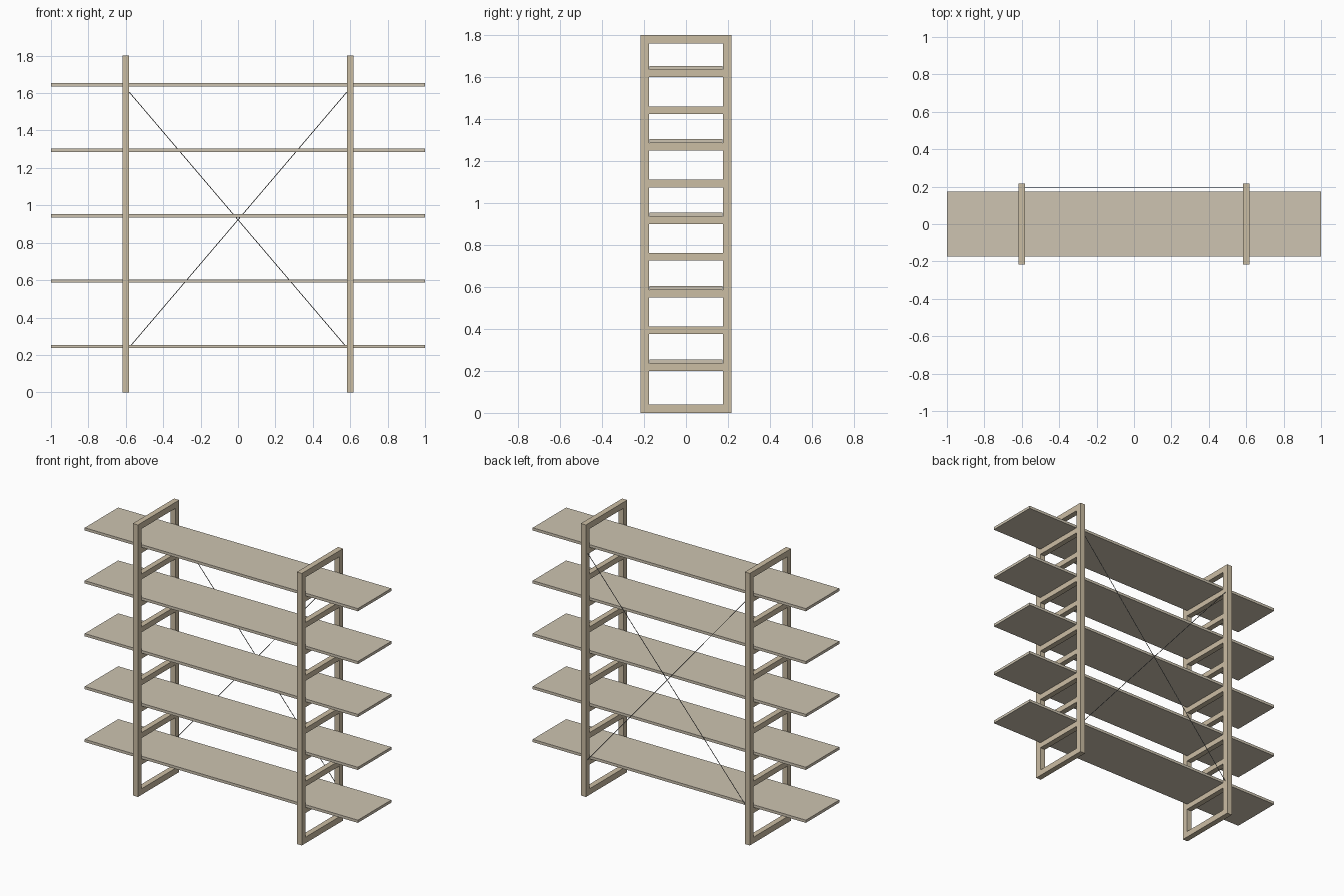
import bpy, bmesh
from mathutils import Vector

if "Cube" in bpy.data.objects:
    bpy.data.objects.remove(bpy.data.objects["Cube"])

FRAME_X, FRAME_T = 0.6, 0.037      # frame centre offset and thickness
DEPTH, HEIGHT, POST = 0.216, 1.8, 0.04
PITCH, RUNG_H = 0.175, 0.036
INNER = DEPTH - POST


def material(name, color):
    mat = bpy.data.materials.new(name)
    mat.diffuse_color = color
    mat.use_nodes = True
    mat.node_tree.nodes["Principled BSDF"].inputs["Base Color"].default_value = mat.diffuse_color
    return mat


wood = material("frame_wood", (0.60, 0.51, 0.37, 1))
board = material("shelf_board", (0.61, 0.55, 0.44, 1))
metal = material("dark_wire", (0.2, 0.2, 0.2, 1))


def box(name, lo, hi, mat):
    lo, hi = Vector(lo), Vector(hi)
    bpy.ops.mesh.primitive_cube_add(size=1, location=(lo + hi) / 2)
    ob = bpy.context.object
    ob.name = name
    ob.data.transform(ob.matrix_basis.Diagonal((*(hi - lo), 1)))
    ob.data.materials.append(mat)
    return ob


def side_frame(name, x):
    # mitred rectangular ring, extruded across its thickness
    bm = bmesh.new()

    def ring(y, z0, z1):
        return [bm.verts.new((x - FRAME_T / 2, a, b))
                for a, b in ((-y, z0), (y, z0), (y, z1), (-y, z1))]

    outer = ring(DEPTH, 0, HEIGHT)
    inner = ring(INNER, POST, HEIGHT - POST)
    for i in range(4):
        j = (i + 1) % 4
        bm.faces.new((outer[i], outer[j], inner[j], inner[i]))
    ext = bmesh.ops.extrude_face_region(bm, geom=bm.faces[:], use_keep_orig=True)
    bmesh.ops.translate(bm, vec=(FRAME_T, 0, 0),
                        verts=[g for g in ext["geom"] if isinstance(g, bmesh.types.BMVert)])
    bmesh.ops.recalc_face_normals(bm, faces=bm.faces[:])
    me = bpy.data.meshes.new(name)
    bm.to_mesh(me)
    bm.free()
    me.materials.append(wood)
    ob = bpy.data.objects.new(name, me)
    bpy.context.collection.objects.link(ob)


def wire(name, a, b, radius):
    a, b = Vector(a), Vector(b)
    bpy.ops.mesh.primitive_cylinder_add(
        vertices=8, radius=radius, depth=(b - a).length, location=(a + b) / 2,
        rotation=(b - a).to_track_quat('Z', 'Y').to_euler())
    ob = bpy.context.object
    ob.name = name
    ob.data.materials.append(metal)
    bpy.ops.object.shade_smooth_by_angle()


# ladder frames with rungs
for side, sx in (("left", -1), ("right", 1)):
    x = sx * FRAME_X
    side_frame(f"{side}_frame", x)
    for i in range(9):
        z = 0.2 + i * PITCH
        box(f"{side}_rung_{i + 1}", (x - FRAME_T / 2, -INNER, z),
            (x + FRAME_T / 2, INNER, z + RUNG_H), wood)

# shelves resting on every second rung
for i in range(5):
    z = 0.2 + RUNG_H + i * 2 * PITCH
    box(f"shelf_{i + 1}", (-1, -0.175, z), (1, 0.175, z + 0.018), board)

# crossed bracing wires at the back
WX = FRAME_X - FRAME_T / 2
for name, s in (("brace_wire_a", 1), ("brace_wire_b", -1)):
    wire(name, (-s * WX, 0.197, 1.605), (s * WX, 0.197, 0.24), 0.002)
